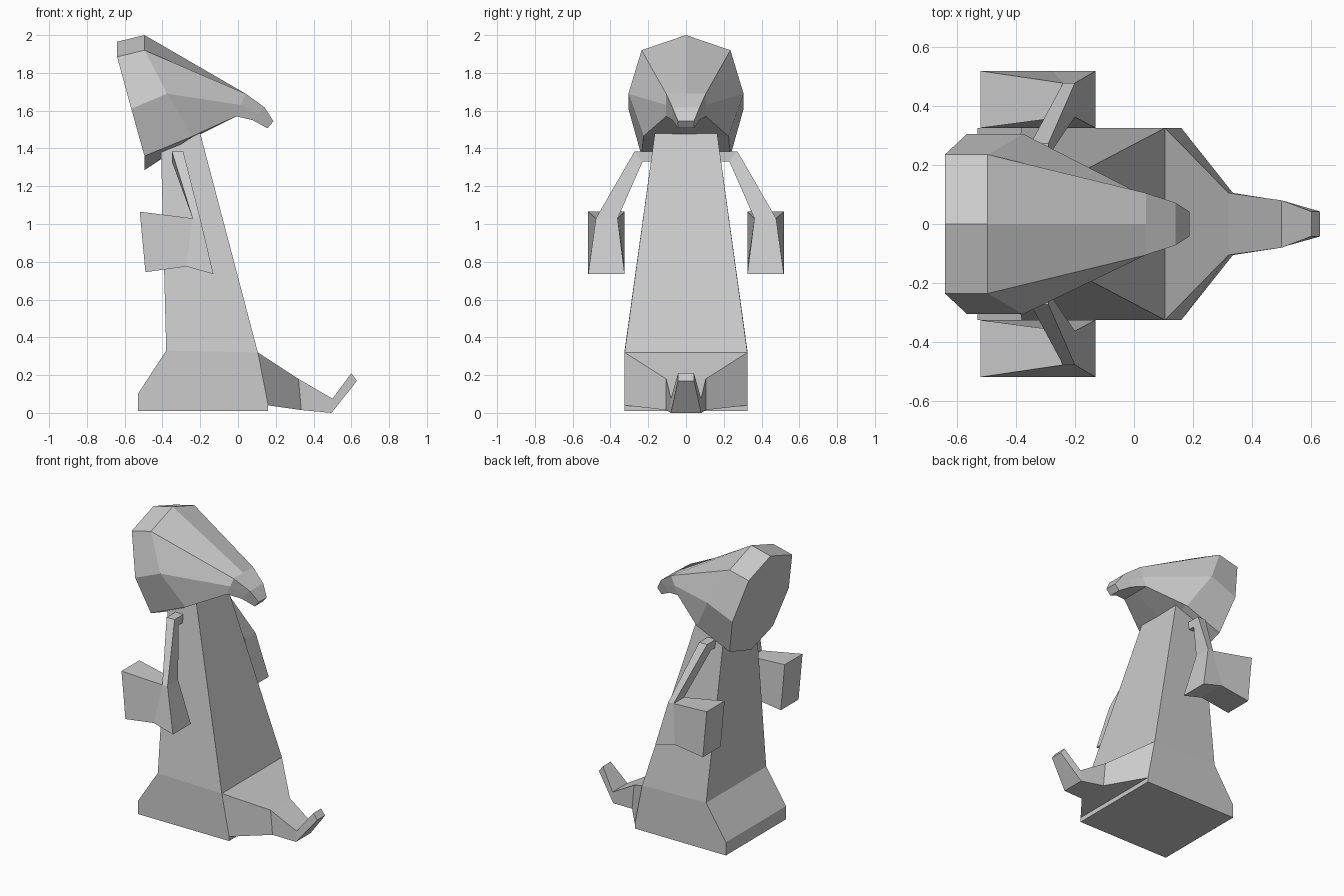
import bpy
import bmesh

default_cube = bpy.data.objects.get("Cube")
if default_cube:
    bpy.data.objects.remove(default_cube, do_unlink=True)

GREY = (0.6, 0.6, 0.6, 1.0)
material = bpy.data.materials.new("plain grey")
material.use_nodes = True
material.diffuse_color = GREY
for node in material.node_tree.nodes:
    if node.type == "BSDF_PRINCIPLED":
        node.inputs["Base Color"].default_value = GREY


def loft(name, rings):
    """Bridge equal-sized rings of points and close both ends."""
    bm = bmesh.new()
    loops = [[bm.verts.new(point) for point in ring] for ring in rings]
    for first, second in zip(loops, loops[1:]):
        count = len(first)
        for i in range(count):
            j = (i + 1) % count
            bm.faces.new((first[i], first[j], second[j], second[i]))
    bm.faces.new(loops[0])
    bm.faces.new(loops[-1])
    bmesh.ops.recalc_face_normals(bm, faces=bm.faces)
    mesh = bpy.data.meshes.new(name)
    bm.to_mesh(mesh)
    bm.free()
    mesh.materials.append(material)
    part = bpy.data.objects.new(name, mesh)
    bpy.context.collection.objects.link(part)
    return part


def mirrored(half):
    """Complete a half outline across the middle plane."""
    other = [(x, -y, z) for x, y, z in reversed(half) if y > 0]
    return list(half) + other


def robe_ring(back, front, half_width, z_back, z_front):
    return mirrored([(back, half_width, z_back), (front, half_width, z_front)])


# Robe: flared skirt narrowing up to the neck
loft("robe", [
    robe_ring(-0.53, 0.16, 0.325, 0.01, 0.01),
    robe_ring(-0.53, 0.16, 0.325, 0.10, 0.04),
    robe_ring(-0.38, 0.105, 0.325, 0.33, 0.32),
    robe_ring(-0.41, -0.2, 0.165, 1.48, 1.48),
])


# Upturned foot, tapering forward from the skirt
def foot_ring(top, bottom, half_width):
    return mirrored([(top[0], half_width, top[1]),
                     (bottom[0], half_width, bottom[1])])


loft("upturned_foot", [
    foot_ring((0.105, 0.32), (0.16, 0.04), 0.325),
    foot_ring((0.32, 0.18), (0.335, 0.015), 0.105),
    foot_ring((0.5, 0.075), (0.495, 0), 0.08),
    foot_ring((0.6, 0.21), (0.63, 0.17), 0.042),
])

# Head: faceted hood running into a drooping beak
back_rim = [(-0.64, 0, 1.965), (-0.64, 0.235, 1.885), (-0.565, 0.305, 1.61),
            (-0.495, 0.235, 1.36), (-0.495, 0, 1.285)]
brow = [(-0.495, 0, 2), (-0.495, 0.235, 1.92), (-0.375, 0.305, 1.69),
        (-0.24, 0.225, 1.465), (-0.24, 0, 1.455)]


def beak_ring(top, bottom, half_width):
    middle = [(a + b) / 2 for a, b in zip(top, bottom)]
    return [(top[0], 0, top[1]), (top[0], half_width, top[1]),
            (middle[0], half_width, middle[1]),
            (bottom[0], half_width, bottom[1]), (bottom[0], 0, bottom[1])]


loft("beaked_head", [mirrored(half) for half in (
    back_rim,
    brow,
    beak_ring((0.04, 1.69), (-0.01, 1.57), 0.105),
    beak_ring((0.14, 1.618), (0.077, 1.55), 0.072),
    beak_ring((0.188, 1.544), (0.156, 1.507), 0.042),
)])


# Arms and hanging box-like sleeves
def arm_ring(side, back, front, outer, inner):
    return [(back, side * outer[0], outer[1]), (front, side * outer[0], outer[1]),
            (front, side * inner[0], inner[1]), (back, side * inner[0], inner[1])]


def sleeve_ring(side, top, bottom, inner, outer):
    return [(top[0], side * inner, top[1]), (top[0], side * outer, top[1]),
            (bottom[0], side * 0.518, bottom[1]),
            (bottom[0], side * 0.325, bottom[1])]


for label, side in (("left", 1), ("right", -1)):
    loft(label + "_arm", [
        arm_ring(side, -0.35, -0.29, (0.14, 1.385), (0.14, 1.33)),
        arm_ring(side, -0.35, -0.29, (0.272, 1.385), (0.23, 1.33)),
        arm_ring(side, -0.24, -0.2, (0.477, 1.03), (0.362, 1.03)),
    ])
    loft(label + "_sleeve", [
        sleeve_ring(side, (-0.52, 1.065), (-0.49, 0.745), 0.325, 0.518),
        sleeve_ring(side, (-0.24, 1.03), (-0.275, 0.775), 0.362, 0.477),
        sleeve_ring(side, (-0.2, 1.03), (-0.13, 0.735), 0.362, 0.477),
    ])
